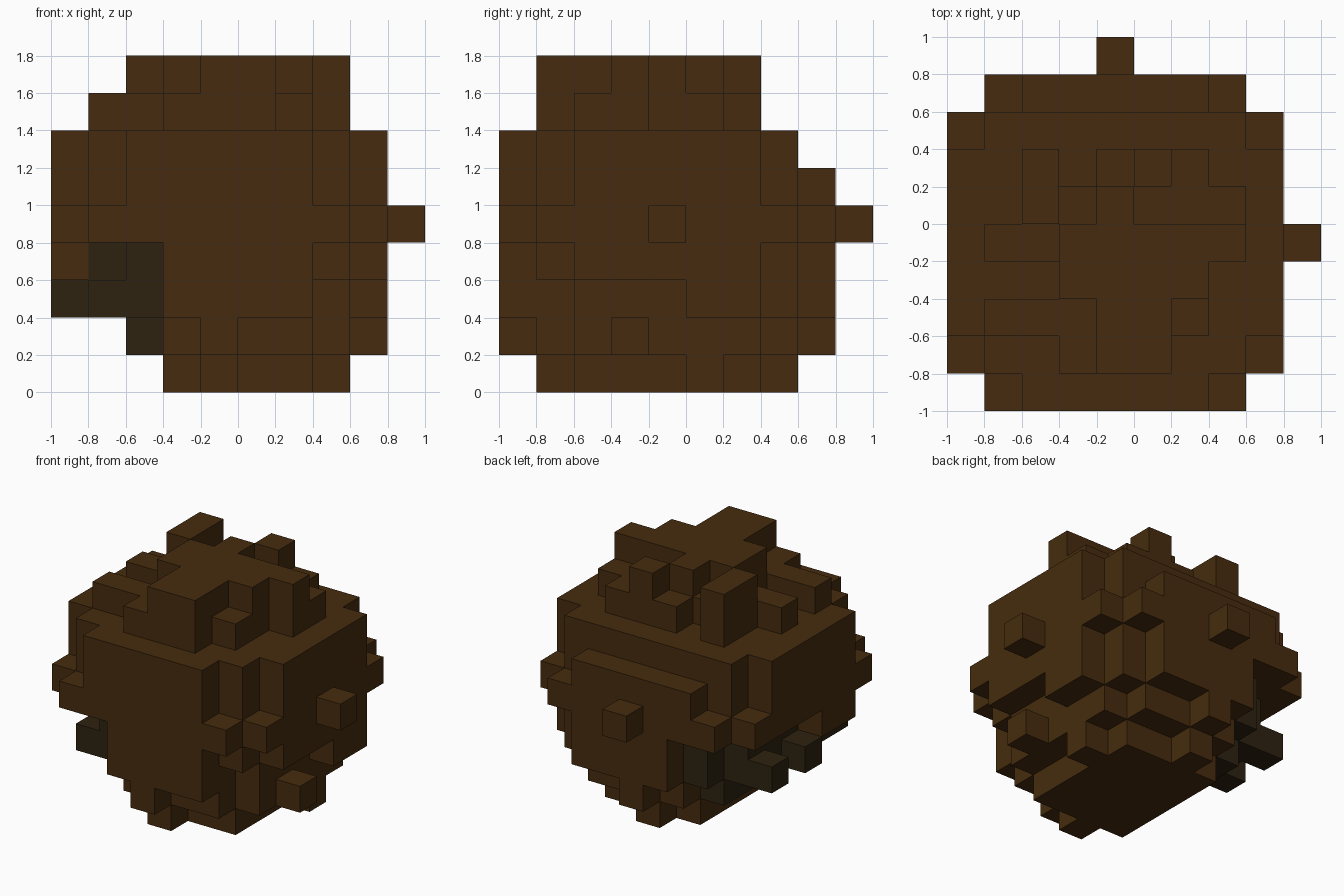
import bpy, bmesh, math
from mathutils import Vector

if "Cube" in bpy.data.objects:
    bpy.data.objects.remove(bpy.data.objects["Cube"])

S = 0.2          # block size
cells = set()    # occupied blocks, indexed from the left / front / bottom


def block(x, y, z):
    """All block indices in inclusive ranges; a single int means one layer."""
    def span(r):
        return range(r, r + 1) if isinstance(r, int) else range(r[0], r[1] + 1)
    return {(i, j, k) for i in span(x) for j in span(y) for k in span(z)}


def add(*r):
    cells.update(block(*r))


def cut(*r):
    cells.difference_update(block(*r))


# rounded body
add((2, 6), (0, 7), (2, 6))
add((1, 7), (1, 7), (2, 6))
add((0, 8), (2, 6), (2, 6))
add((2, 6), 8, (2, 5))
# equator ring and its two studs
add((1, 7), (0, 8), 4)
add((0, 8), (1, 7), 4)
add(9, 4, 4)
add(4, 9, 4)
# hollowed lower left side
for y in (0, 8):
    cut(2, y, (2, 3))
cut(1, 1, 3)
cut(1, 7, (2, 3))
cut(0, (4, 6), 3)
cut(0, (2, 3), 2)
cut(0, 5, 2)
# chipped lower right side
cut(7, 1, 2)
cut(8, (2, 4), 2)
# ragged crown, lower step
for x, y in (((3, 5), 1), ((1, 6), 2), ((3, 6), 3), ((1, 7), 4),
             ((2, 7), 5), (2, 6), ((4, 6), 6)):
    add(x, y, 7)
# ragged crown, upper step
for x, y in (((4, 5), (1, 2)), ((3, 6), (3, 4)), (7, 4),
             (2, (5, 6)), (4, 5), (5, 6)):
    add(x, y, 8)
# underside, upper step
for x, y in (((3, 6), (1, 7)), ((2, 7), (2, 6)), (8, 3), (4, 0), (4, 8)):
    add(x, y, 1)
# underside, foot
for x, y in (((3, 6), (2, 6)), (4, (1, 7)), (7, 5)):
    add(x, y, 0)

# dark patch lies inside the hollow on the lower left
patch = {c for c in cells if c[0] <= 2 and 1 <= c[2] <= 3
         and not (c[0] == 0 and c[2] == 3)}


def build(name, part, mat):
    """Skin a set of blocks, leaving out faces shared with other blocks."""
    bm = bmesh.new()
    for c in sorted(part):
        for axis in range(3):
            for sign in (-1, 1):
                n = [0, 0, 0]
                n[axis] = sign
                if tuple(a + b for a, b in zip(c, n)) in cells:
                    continue
                n = Vector(n)
                u = Vector((n.y, n.z, n.x))
                v = n.cross(u)
                mid = Vector(c) + Vector((0.5, 0.5, 0.5)) + n * 0.5
                quad = [mid + (u * a + v * b) * 0.5
                        for a, b in ((-1, -1), (1, -1), (1, 1), (-1, 1))]
                bm.faces.new([bm.verts.new((p.x * S - 1, p.y * S - 1, p.z * S))
                              for p in quad])
    bmesh.ops.remove_doubles(bm, verts=bm.verts, dist=0.001)
    mesh = bpy.data.meshes.new(name)
    bm.to_mesh(mesh)
    bm.free()
    mesh.materials.append(mat)
    obj = bpy.data.objects.new(name, mesh)
    bpy.context.collection.objects.link(obj)


def material(name, rgb):
    m = bpy.data.materials.new(name)
    m.diffuse_color = (*rgb, 1)
    m.use_nodes = True
    m.node_tree.nodes["Principled BSDF"].inputs["Base Color"].default_value = m.diffuse_color
    return m


build("block_ball", cells - patch, material("dark brown", (0.061, 0.0242, 0.0044)))
build("dark_patch", patch, material("blackish olive", (0.0273, 0.016, 0.0052)))
